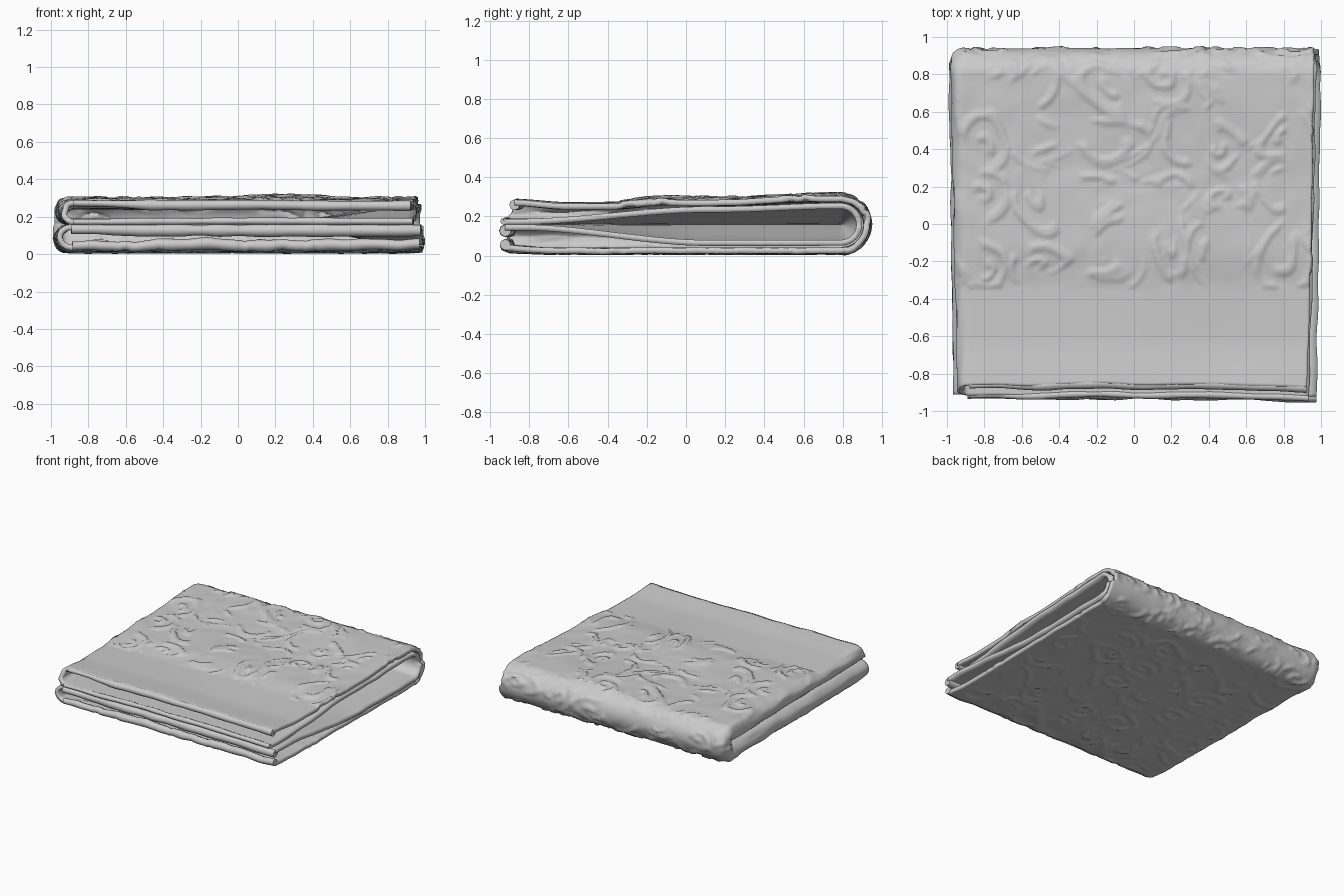
import bpy, bmesh, math
from mathutils import Vector, noise

if "Cube" in bpy.data.objects:
    bpy.data.objects.remove(bpy.data.objects["Cube"])

# Single cloth colour
cloth = bpy.data.materials.new("grey_cloth")
cloth.use_nodes = True
GREY = (0.6, 0.6, 0.6, 1)
cloth.diffuse_color = GREY
cloth.node_tree.nodes["Principled BSDF"].inputs["Base Color"].default_value = GREY

FOLD_Y, MID_Z, RADIUS = 0.79, 0.155, 0.08
BOTTOM_ROWS, BEND_ROWS, TOP_ROWS = 112, 28, 112
OUTER_COLS, ARC_COLS, INNER_COLS = 135, 12, 45


def lerp(a, b, t):
    return a + (b - a) * t


def smooth(a, b, x):
    t = min(1, max(0, (x - a) / (b - a)))
    return t * t * (3 - 2 * t)


def wave(x, y, scale, seed=0):
    return noise.noise(Vector((x * scale, y * scale, seed * 7.3)))


def scroll_relief(x, s):
    """Raised curling tendrils, broken up by soft noise."""
    x, s = x + 0.12 * wave(x, s, 3, 1), s + 0.12 * wave(x, s, 3, 2)
    cell = 0.32
    i, j = math.floor(x / cell), math.floor(s / cell)
    dx, dy = x - (i + 0.5) * cell, s - (j + 0.5) * cell
    hand = 1 if (i + j) % 2 else -1
    r, a = math.hypot(dx, dy), math.atan2(dy, dx) * hand
    turn = (r / 0.095 - a / math.tau + 0.3 * i) % 1
    curl = smooth(0.25, 0.16, abs(turn - 0.5)) * smooth(0.19, 0.16, r)
    stem = smooth(0.03, 0.015, abs(dy - 0.13 * math.sin(x * math.pi / cell)))
    mask = smooth(-0.12, 0.08, wave(x, s, 5, 3))
    return 0.01 * max(curl, 0.7 * stem) * mask + 0.004 * wave(x, s, 9, 4)


# Lengthwise path: bottom front, round the back bend, top front
path = []
for k in range(BOTTOM_ROWS):
    path.append((k / BOTTOM_ROWS, 0.0))
for k in range(BEND_ROWS):
    path.append((1.0, math.pi * k / BEND_ROWS))
for k in range(TOP_ROWS + 1):
    path.append((1 - k / TOP_ROWS, math.pi))

# Crosswise profile: (part, fraction), open on +x and folded on -x
profile = [("outer", k / OUTER_COLS) for k in range(OUTER_COLS)]
profile += [("arc", k / ARC_COLS) for k in range(ARC_COLS)]
profile += [("inner", k / INNER_COLS) for k in range(INNER_COLS + 1)]


def cloth_point(t, ang, part, f):
    top = ang / math.pi
    right = lerp(0.965, 0.985, t) if top < 0.5 else lerp(0.925, 0.965, t)
    left = lerp(-0.965, -0.985, t) if top < 0.5 else lerp(-0.945, -0.98, t)
    h, low = lerp(0.068, 0.051, top), -0.0805
    r, c = (h - low) / 2, (h + low) / 2
    if part == "outer":
        x, n = lerp(right, left + r, f), h
    elif part == "arc":
        x, n = left + r - r * math.sin(f * math.pi), c + r * math.cos(f * math.pi)
    else:
        x, n = lerp(left + r, right + 0.012, f), low
    share = (n - low) / (h - low)

    # Ragged ends and side edges
    front = -0.905 if top < 0.5 else lerp(-0.915, -0.86, share)
    front += 0.012 * wave(x, top, 4, 5) - 0.012 * smooth(0.3, 0.95, x)
    y = lerp(front, FOLD_Y, t)
    s = y if top > 0.99 else FOLD_Y + 0.24 * (math.pi - ang) + (FOLD_Y - y)
    side = 0.012 * wave(s, share, 5, 6)
    x += side * smooth(0.7, 0.95, abs(x))

    # Soft undulation on top, woven relief on the outside
    soft = 0.012 * wave(x, s, 1.8, 8) * top
    soft += 0.014 * top * smooth(0.25, 0.7, y)
    soft -= 0.020 * top * smooth(-0.1, -0.36, y) * smooth(-0.9, -0.6, y)
    if top > 0.99 and y < -0.335:
        relief = 0
    else:
        relief = scroll_relief(x, s) * (0.6 if top < 0.01 else 1)
    n += share * (soft + relief)

    # The inner layers lie together, then part into a pocket at the open side
    depth = lerp(0.08, 0.062, top * smooth(1, 0.6, t))
    pocket = depth * smooth(0.05, 0.6, t) * smooth(0.3, 0.95, x)
    n += (1 - share) * (pocket + 0.002 * wave(x, s, 2.5, 9))
    if top < 0.01:
        n -= 0.012 * smooth(-0.7, -0.93, y) * share * (1 + wave(x, s, 7, 10))
    reach = RADIUS + n
    return (x, y + reach * math.sin(ang), MID_Z - reach * math.cos(ang))


# Folded cloth sheet
bm = bmesh.new()
rows = [[bm.verts.new(cloth_point(t, ang, *p)) for p in profile] for t, ang in path]
for a, b in zip(rows, rows[1:]):
    for k in range(len(profile) - 1):
        bm.faces.new((a[k], a[k + 1], b[k + 1], b[k]))
lowest = min(v.co.z for v in bm.verts)
bmesh.ops.translate(bm, verts=bm.verts, vec=(0, 0, -lowest))
bm.normal_update()
bm.faces.ensure_lookup_table()
if bm.faces[0].normal.z > 0:
    bmesh.ops.reverse_faces(bm, faces=bm.faces)

mesh = bpy.data.meshes.new("folded_towel")
bm.to_mesh(mesh)
bm.free()
towel = bpy.data.objects.new("folded_towel", mesh)
bpy.context.collection.objects.link(towel)
mesh.materials.append(cloth)

bpy.ops.object.select_all(action="DESELECT")
towel.select_set(True)
bpy.context.view_layer.objects.active = towel
bpy.ops.object.shade_smooth_by_angle(angle=math.radians(65))

# Cloth thickness grows into the fold
solid = towel.modifiers.new("thickness", "SOLIDIFY")
solid.thickness = 0.03
solid.offset = -1


# Rolled hems along the open front edges, thinner towards the side fold
def hem(name, ang, part, radius, side, slim):
    curve = bpy.data.curves.new(name, "CURVE")
    curve.dimensions = "3D"
    curve.bevel_depth = radius
    curve.bevel_resolution = 2
    curve.use_fill_caps = True
    line = curve.splines.new("POLY")
    line.points.add(80)
    for k, p in enumerate(line.points):
        x, y, z = cloth_point(0, ang, part, k / 80)
        swell = lerp(1, slim, smooth(-0.4, -0.8, x))
        p.co = (x, y, z - lowest + side * radius * swell, 1)
        p.radius = swell * (1 + 0.2 * wave(x, z, 9, 11))
    curve.materials.append(cloth)
    line.use_smooth = True
    bpy.context.collection.objects.link(bpy.data.objects.new(name, curve))


hem("top_outer_hem", math.pi, "outer", 0.026, -1, 0.6)
hem("top_inner_hem", math.pi, "inner", 0.018, 1, 0.8)
hem("bottom_outer_hem", 0, "outer", 0.03, 1, 0.8)
hem("bottom_inner_hem", 0, "inner", 0.032, -1, 0.8)
